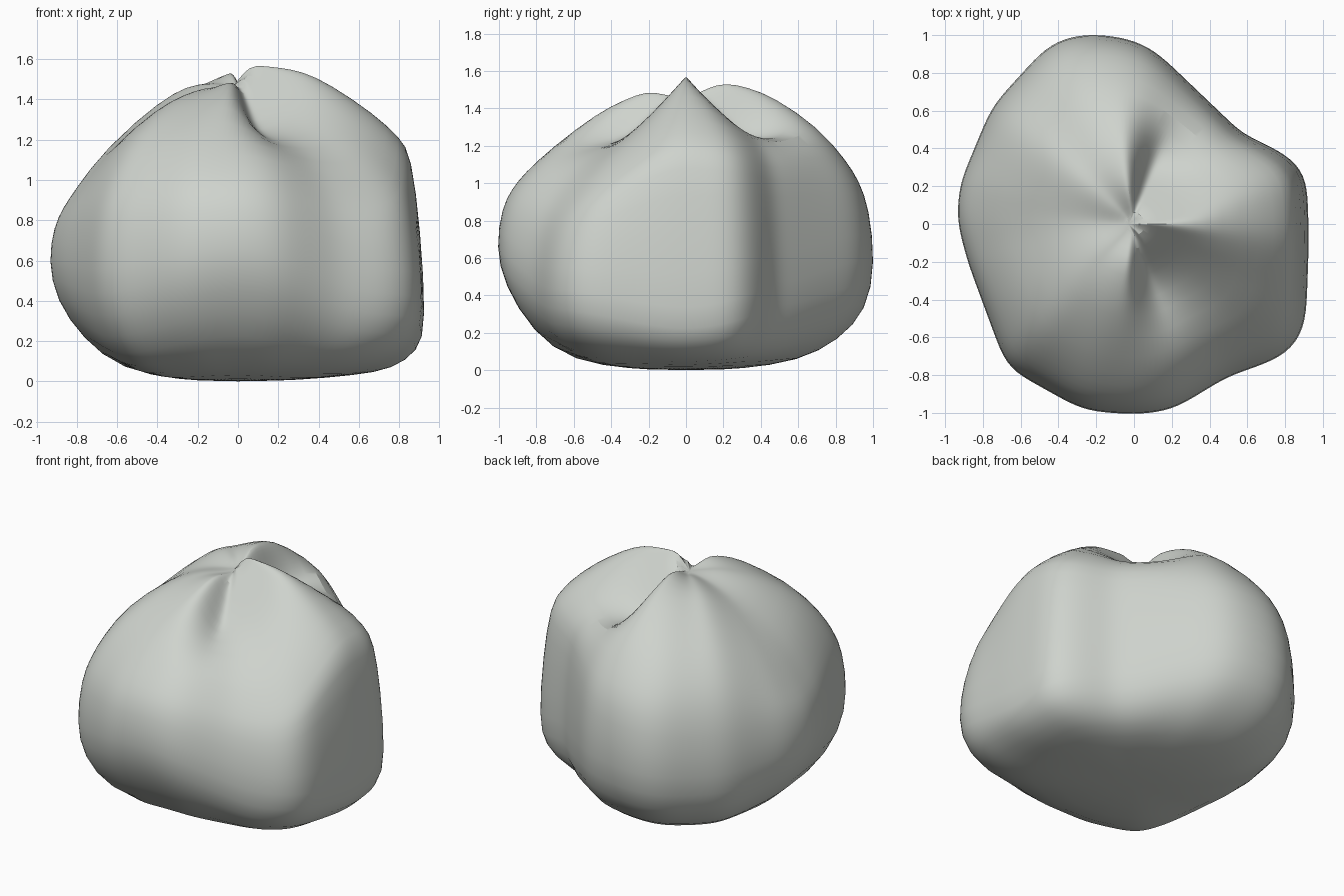
import bpy
import bmesh
from math import atan2, cos, sin, hypot, pi, tau, radians

SEGMENTS = 80

# Widest outline seen from above, counter-clockwise
OUTLINE = [(0.935, -0.1), (0.93, 0.12), (0.92, 0.27), (0.82, 0.37), (0.58, 0.48),
           (0.35, 0.7), (0.1, 0.94), (-0.05, 1.0), (-0.28, 1.02), (-0.45, 0.97),
           (-0.76, 0.63), (-0.93, 0.22), (-0.95, 0.03), (-0.89, -0.2),
           (-0.68, -0.77), (-0.27, -1.0), (0, -1.02), (0.2, -1.0),
           (0.51, -0.81), (0.7, -0.75), (0.85, -0.68), (0.92, -0.54)]

# Share of the outline radius, then heights in eight directions,
# counter-clockwise from the left side
RINGS = [(0.3, 0.005, 0.005, 0.005, 0.005, 0.005, 0.005, 0.005, 0.005),
         (0.62, 0.03, 0.04, 0.05, 0.04, 0.06, 0.03, 0.05, 0.03),
         (0.82, 0.06, 0.11, 0.17, 0.13, 0.22, 0.12, 0.21, 0.1),
         (0.96, 0.15, 0.24, 0.33, 0.28, 0.41, 0.32, 0.46, 0.23),
         (1.0, 0.28, 0.45, 0.58, 0.53, 0.6, 0.55, 0.66, 0.43),
         (0.97, 0.75, 0.82, 0.88, 0.81, 0.77, 0.82, 0.87, 0.67),
         (0.92, 1.13, 1.04, 1.02, 0.96, 0.86, 0.94, 0.97, 0.82),
         (0.86, 1.21, 1.13, 1.12, 1.08, 0.94, 1.05, 1.05, 0.91),
         (0.72, 1.33, 1.25, 1.3, 1.25, 1.12, 1.23, 1.19, 1.09),
         (0.48, 1.48, 1.38, 1.47, 1.41, 1.31, 1.38, 1.38, 1.28),
         (0.34, 1.54, 1.47, 1.52, 1.47, 1.39, 1.43, 1.45, 1.38),
         (0.22, 1.56, 1.52, 1.55, 1.48, 1.43, 1.46, 1.5, 1.47),
         (0.13, 1.57, 1.55, 1.52, 1.48, 1.45, 1.46, 1.48, 1.52),
         (0.06, 1.58, 1.54, 1.48, 1.46, 1.46, 1.46, 1.46, 1.54)]


def smoothstep(low, high, value):
    t = min(1, max(0, (value - low) / (high - low)))
    return t * t * (3 - 2 * t)


def outline_radius(angle):
    """Distance from the axis to the outline in one direction."""
    for (ax, ay), (bx, by) in zip(OUTLINE, OUTLINE[1:] + OUTLINE[:1]):
        start = atan2(ay, ax)
        span = (atan2(by, bx) - start) % tau
        if (angle - start) % tau <= span:
            dx, dy = bx - ax, by - ay
            return (ax * dy - ay * dx) / (cos(angle) * dy - sin(angle) * dx)
    return 1


def ring_height(heights, angle):
    """Blend the heights of the two nearest directions."""
    place = angle / (pi / 4)
    first = int(place)
    a, b = heights[first % 8], heights[(first + 1) % 8]
    return a + (b - a) * smoothstep(0, 1, place - first)


def pinch(x, y, z):
    """Sink a fold on each flank of the pinched left lobe."""
    lobe = 1 - smoothstep(radians(66), radians(95), abs(atan2(y, x + 0.02)))
    fade = 1 - smoothstep(0.3, 0.65, hypot(x, y))
    return z - max(0, z - 1.57 + 1.1 * abs(y)) * lobe * fade


# Outline radii, lightly rounded
angles = [tau * i / SEGMENTS for i in range(SEGMENTS)]
raw = [outline_radius(a) for a in angles]
radii = [(raw[i - 1] + 2 * raw[i] + raw[(i + 1) % SEGMENTS]) / 4
         for i in range(SEGMENTS)]
mean_radius = sum(radii) / SEGMENTS

# Body skin built ring by ring, rounder toward the axis
bm = bmesh.new()
rings = []
for level, (share, *heights) in enumerate(RINGS):
    ring = []
    for angle, radius in zip(angles, radii):
        reach = share * (mean_radius + (radius - mean_radius) * share)
        x, y = reach * cos(angle), reach * sin(angle)
        z = ring_height(heights, angle)
        if level > 6:
            z = pinch(x, y, z)
        ring.append(bm.verts.new((x, y, z)))
    rings.append(ring)
bottom = bm.verts.new((0, 0, 0))
top = bm.verts.new((-0.03, 0, 1.46))

for i in range(SEGMENTS):
    j = (i + 1) % SEGMENTS
    for low, high in zip(rings, rings[1:]):
        bm.faces.new((low[i], low[j], high[j], high[i]))
    bm.faces.new((bottom, rings[0][j], rings[0][i]))
    bm.faces.new((top, rings[-1][i], rings[-1][j]))

mesh = bpy.data.meshes.new("pinched_body")
bm.to_mesh(mesh)
bm.free()

# Remove the default object
default = bpy.data.objects.get("Cube")
if default:
    bpy.data.objects.remove(default, do_unlink=True)

body = bpy.data.objects.new("pinched_body", mesh)
bpy.context.collection.objects.link(body)

# Pale grey colour
grey = bpy.data.materials.new("pale_grey")
grey.use_nodes = True
colour = (0.62, 0.65, 0.61, 1)
grey.diffuse_color = colour
grey.node_tree.nodes["Principled BSDF"].inputs["Base Color"].default_value = colour
mesh.materials.append(grey)

# Smooth skin with sharp folds
bpy.ops.object.select_all(action="DESELECT")
body.select_set(True)
bpy.context.view_layer.objects.active = body
bpy.ops.object.shade_smooth_by_angle(angle=radians(50))
skin = body.modifiers.new("soft_skin", "SUBSURF")
skin.levels = skin.render_levels = 1
